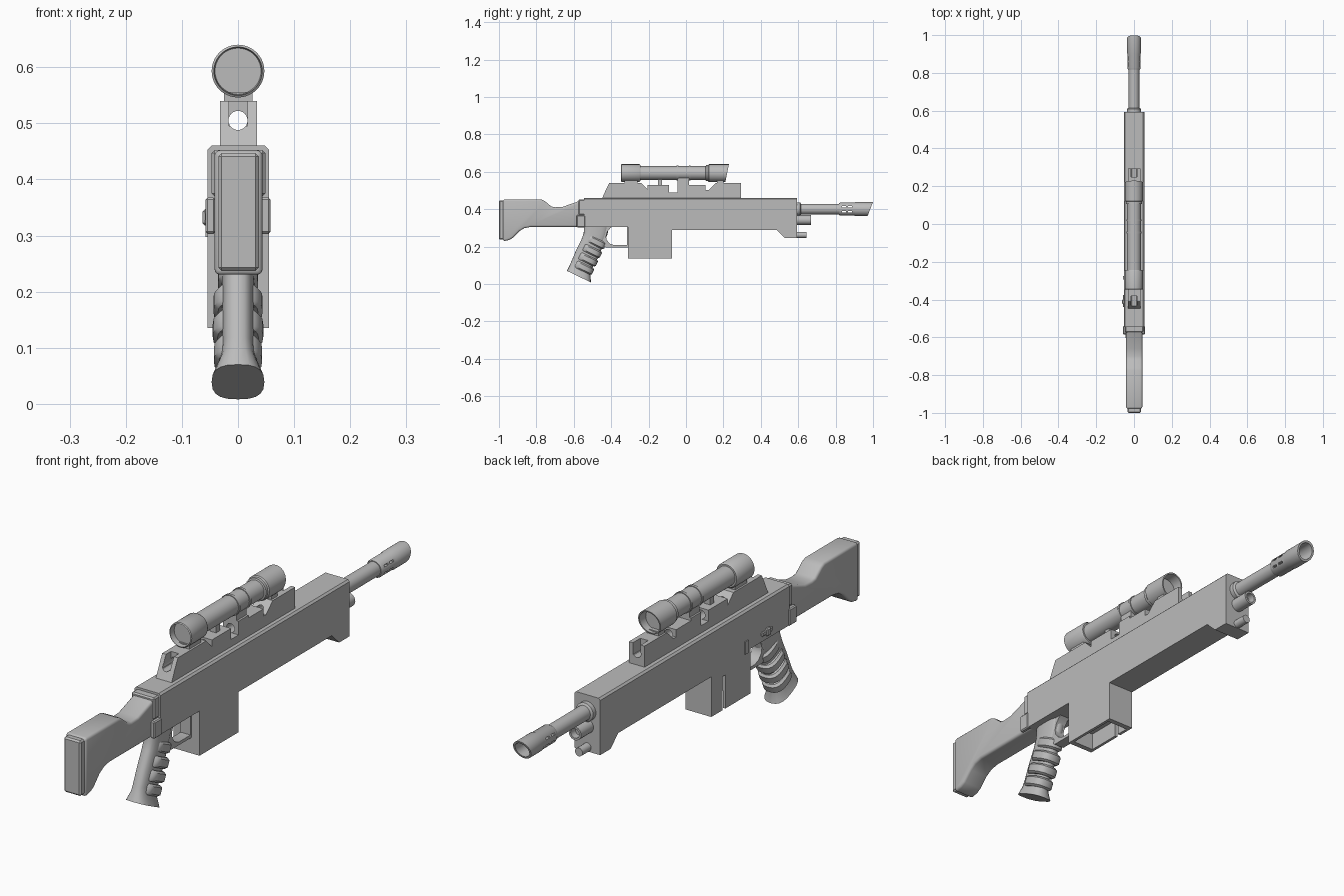
import bpy, bmesh, math
from mathutils import Vector

if "Cube" in bpy.data.objects:
    bpy.data.objects.remove(bpy.data.objects["Cube"])

grey = bpy.data.materials.new("gunmetal_grey")
grey.diffuse_color = (0.5, 0.5, 0.5, 1)
grey.use_nodes = True
grey.node_tree.nodes["Principled BSDF"].inputs["Base Color"].default_value = grey.diffuse_color
cutters = []


def finish(name, bm):
    bmesh.ops.remove_doubles(bm, verts=bm.verts, dist=1e-5)
    bmesh.ops.recalc_face_normals(bm, faces=bm.faces)
    me = bpy.data.meshes.new(name)
    bm.to_mesh(me)
    bm.free()
    ob = bpy.data.objects.new(name, me)
    me.materials.append(grey)
    bpy.context.collection.objects.link(ob)
    return ob


def loft(name, rings):
    """Skin a list of equal-length point rings and cap both ends."""
    bm = bmesh.new()
    rows = [[bm.verts.new(p) for p in r] for r in rings]
    n = len(rows[0])
    for a, b in zip(rows, rows[1:]):
        for i in range(n):
            j = (i + 1) % n
            bm.faces.new((a[i], a[j], b[j], b[i]))
    bm.faces.new(rows[0])
    bm.faces.new(rows[-1])
    return finish(name, bm)


def extrude(name, pts, x0, x1, bevel=0, segs=1):
    """Side profile of (y, z) points pushed across the width."""
    ob = loft(name, [[(x, y, z) for y, z in pts] for x in (x0, x1)])
    if bevel:
        m = ob.modifiers.new("bevel", 'BEVEL')
        m.width, m.segments, m.limit_method = bevel, segs, 'ANGLE'
        m.angle_limit = math.radians(40)
    return ob


def box(name, x0, x1, y0, y1, z0, z1, bevel=0):
    return extrude(name, [(y0, z0), (y1, z0), (y1, z1), (y0, z1)], x0, x1, bevel)


def lathe(name, prof, zc, n=32, slant=0, cut_y=9):
    """Turn (radius, y) points about a lengthwise axis; slant the end past cut_y."""
    rings = []
    for r, y in prof:
        ring = []
        for i in range(n):
            a = 2 * math.pi * i / n
            dz = r * math.sin(a)
            ring.append((r * math.cos(a), y + (slant * dz if y > cut_y else 0), zc + dz))
        rings.append(ring)
    bm = bmesh.new()
    rows = [[bm.verts.new(p) for p in r] for r in rings]
    for a, b in zip(rows, rows[1:]):
        for i in range(n):
            j = (i + 1) % n
            bm.faces.new((a[i], a[j], b[j], b[i]))
    return finish(name, bm)


def cut(ob, cutter):
    m = ob.modifiers.new("cut", 'BOOLEAN')
    m.object, m.operation, m.solver = cutter, 'DIFFERENCE', 'EXACT'
    cutter.hide_render = True
    cutters.append(cutter)


# Receiver with magazine housing and front lip
body = extrude("receiver", [
    (-.545, .46), (.593, .46), (.593, .245), (.53, .245), (.485, .288), (-.075, .288),
    (-.075, .135), (-.31, .135), (-.31, .305), (-.545, .305)], -.054, .055)
bm = bmesh.new()
bm.from_mesh(body.data)
top = [e for e in bm.edges if all(v.co.z > .455 for v in e.verts)
       and abs(e.verts[0].co.y - e.verts[1].co.y) > .5]
bmesh.ops.bevel(bm, geom=top, offset=.007, segments=1, affect='EDGES')
bm.to_mesh(body.data)
bm.free()
cut(body, box("magazine_well_cutter", -.043, .044, -.29, -.095, .1, .2))
cut(body, box("magazine_slot_cutter", -.08, -.036, -.16, -.143, .1, .263))

# Stock, butt plate and rear receiver cap
extrude("stock", [
    (-.978, .452), (-.775, .452), (-.755, .443), (-.72, .414), (-.7, .41), (-.66, .412),
    (-.58, .44), (-.535, .455), (-.535, .305), (-.83, .305), (-.865, .298),
    (-.89, .283), (-.925, .247), (-.945, .235), (-.978, .228)], -.042, .044, .01, 3)
box("butt_plate", -.035, .037, -1, -.97, .237, .447, .006)
box("receiver_end_cap", -.047, .049, -.575, -.54, .37, .452, .005)
for s in (-1, 1):
    x = sorted((s * .04, s * .058))
    box("hinge_plate", x[0], x[1], -.585, -.54, .303, .368, .004)

# Left side controls
box("release_plate", -.058, -.05, -.295, -.275, .297, .345)
box("selector_lever", -.059, -.05, -.44, -.375, .325, .342, .003)
box("selector_knob", -.063, -.05, -.425, -.4, .318, .347, .004)

# Barrel, slanted muzzle and lower tubes
lathe("barrel", [(0, .58), (.036, .58), (.036, .61), (.028, .615), (.028, .83), (0, .83)], .4)
muzzle = lathe("muzzle", [(0, .817), (.031, .817), (.035, .825), (.035, .9), (.037, .905),
                          (.037, .985), (.029, .985), (.027, .91), (0, .91)],
               .4, slant=.38, cut_y=.95)
for i, (y0, y1) in enumerate(((.835, .855), (.866, .888))):
    for z in (.382, .41):
        cut(muzzle, box("muzzle_slot_cutter", -.06, .06, y0, y1, z, z + .007))
lathe("gas_tube", [(0, .58), (.026, .58), (.026, .668), (.018, .668), (.018, .64), (0, .64)], .342, 20)
lathe("lower_rod", [(0, .58), (.016, .58), (.016, .645), (0, .645)], .262, 16)

# Sight rail with a clear channel along its length
rail = extrude("sight_rail", [
    (-.45, .455), (-.43, .5), (-.41, .54), (-.24, .54), (-.205, .505), (-.205, .53), (-.09, .53),
    (-.09, .488), (-.045, .488), (-.045, .54), (.015, .54), (.015, .53), (.105, .53),
    (.105, .502), (.12, .502), (.16, .54), (.295, .54), (.295, .455)], -.032, .034)
cut(rail, lathe("channel_cutter", [(0, -.6), (.017, -.6), (.017, .5), (0, .5)], .505, 24))
cut(rail, box("rear_notch_cutter", -.016, .017, -.5, -.38, .495, .6))
cut(rail, box("front_notch_cutter", -.016, .017, .25, .4, .495, .6))

# Scope, its bands and mounts
lathe("scope", [
    (0, -.325), (.041, -.325), (.043, -.348), (.047, -.345), (.047, -.25), (.043, -.243),
    (.037, -.243), (.037, .105), (.043, .107), (.043, .118), (.047, .122), (.047, .22),
    (.042, .22), (.04, .185), (0, .185)], .593, 40, slant=.2, cut_y=.2)
for y0, y1 in ((-.05, -.04), (.015, .025)):
    lathe("scope_band", [(.03, y0), (.04, y0), (.04, y1), (.03, y1)], .593, 40)
box("scope_mount", -.025, .026, -.045, .015, .535, .575)
box("scope_post", -.012, .013, -.15, -.128, .525, .565)
box("front_scope_rest", -.025, .026, .165, .2, .535, .556)
box("rear_scope_rest", -.025, .026, -.33, -.26, .535, .556)


# Pistol grip, each section running from a back point to a front point
def section(back, front, w, n=20):
    b, f = Vector(back), Vector(front)
    c, h = (b + f) / 2, (f - b) / 2
    out = []
    for i in range(n):
        a = 2 * math.pi * i / n
        ca, sa = math.cos(a), math.sin(a)
        p = c + h * math.copysign(abs(ca) ** .75, ca)
        out.append((w * math.copysign(abs(sa) ** .75, sa), p.x, p.y))
    return out


loft("grip", [section(*s) for s in (
    ((-.545, .315), (-.41, .315), .03), ((-.547, .27), (-.42, .265), .029),
    ((-.56, .235), (-.44, .215), .029), ((-.59, .175), (-.47, .14), .029),
    ((-.613, .12), (-.505, .08), .029), ((-.622, .1), (-.512, .055), .031),
    ((-.637, .07), (-.508, .008), .047))])

# Finger ridges wrapping the front of the grip
down, ahead = Vector((-.43, -.9)), Vector((.9, -.43))
for t, w in ((.2, .036), (.45, .044), (.69, .045), (.92, .043)):
    c = Vector((-.48, .27)).lerp(Vector((-.57, .08)), t)
    rings = []
    for d, shrink in ((-.02, .008), (-.013, 0), (.013, 0), (.02, .008)):
        p = c + down * d
        rings.append(section(p - ahead * .035, p + ahead * (.073 - shrink), w - shrink))
    loft("finger_ridge", rings)

# Trigger guard
extrude("trigger_guard", [
    (-.308, .195), (-.308, .31), (-.316, .31), (-.316, .207), (-.385, .207), (-.408, .216),
    (-.424, .235), (-.428, .255), (-.42, .28), (-.405, .298), (-.39, .31), (-.46, .31),
    (-.46, .22), (-.43, .195)], -.02, .021)

# Apply the cuts and bevels, remove helpers, smooth the round parts
bpy.ops.object.select_all(action='SELECT')
bpy.context.view_layer.objects.active = body
bpy.ops.object.convert(target='MESH')
for c in cutters:
    bpy.data.objects.remove(c)
bpy.ops.object.select_all(action='SELECT')
bpy.ops.object.shade_smooth_by_angle(angle=math.radians(35))
